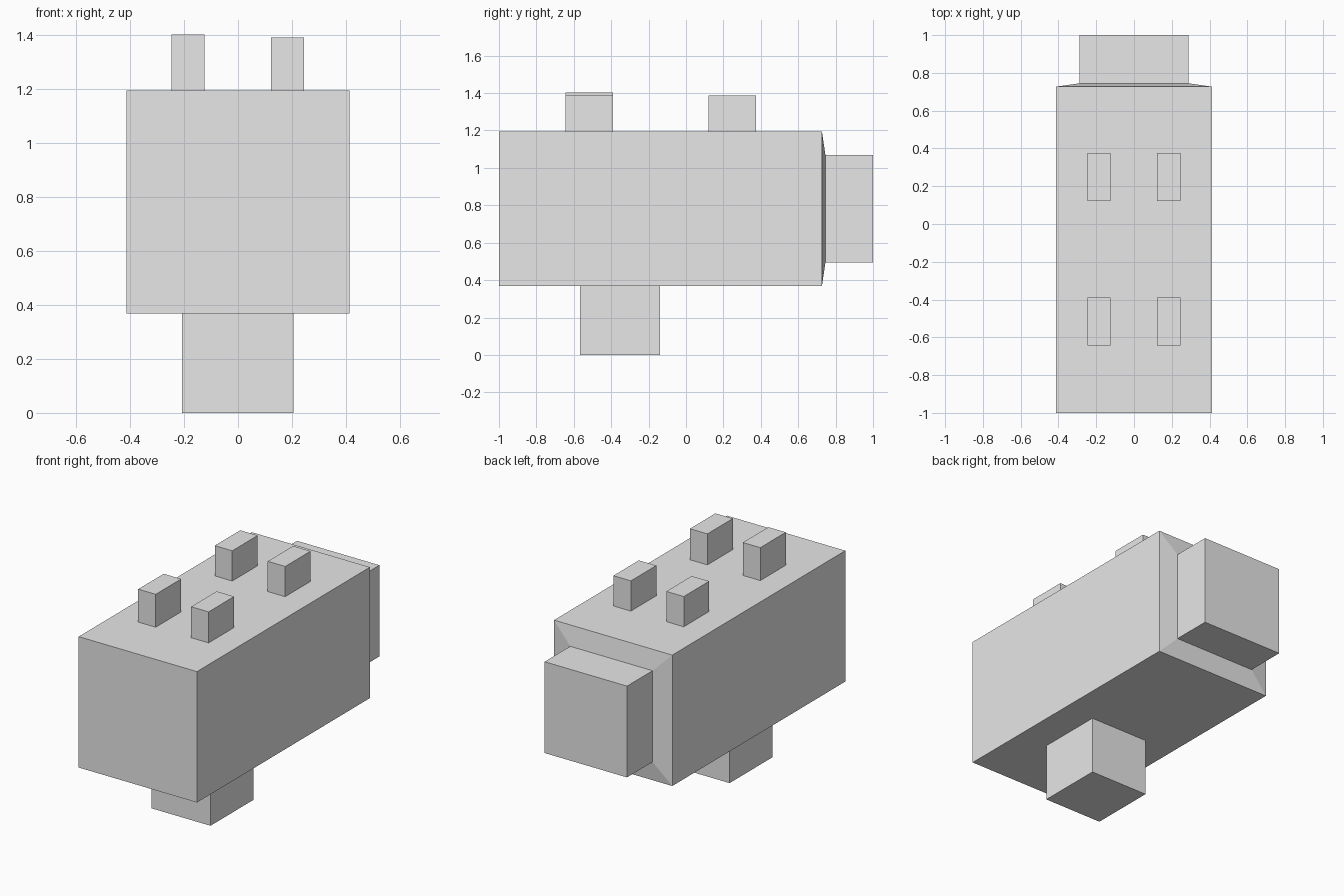
import bpy
import bmesh
from mathutils import Vector

if "Cube" in bpy.data.objects:
    bpy.data.objects.remove(bpy.data.objects["Cube"], do_unlink=True)

# One plain grey for the whole model
GREY = (0.8, 0.8, 0.8, 1.0)
grey = bpy.data.materials.new("light_grey")
grey.use_nodes = True
grey.diffuse_color = GREY
grey.node_tree.nodes["Principled BSDF"].inputs["Base Color"].default_value = GREY


def box_mesh(low, high):
    """Box between two opposite corners."""
    low, high = Vector(low), Vector(high)
    bm = bmesh.new()
    bmesh.ops.create_cube(bm, size=1)
    bmesh.ops.scale(bm, vec=high - low, verts=bm.verts)
    bmesh.ops.translate(bm, vec=(low + high) / 2, verts=bm.verts)
    return bm


def finish(name, bm):
    bmesh.ops.recalc_face_normals(bm, faces=bm.faces)
    mesh = bpy.data.meshes.new(name)
    bm.to_mesh(mesh)
    bm.free()
    mesh.materials.append(grey)
    obj = bpy.data.objects.new(name, mesh)
    bpy.context.collection.objects.link(obj)
    return obj


# Body: a long box whose back face is inset, slightly raised and extruded
body = box_mesh((-0.413, -1, 0.368), (0.413, 0.727, 1.195))
back = max(body.faces, key=lambda f: f.calc_center_median().y)
bmesh.ops.inset_region(body, faces=[back], thickness=0.177, depth=0)
bmesh.ops.translate(body, vec=(0, 0.018, 0), verts=back.verts)
knob = bmesh.ops.extrude_face_region(body, geom=[back])["geom"]
knob_verts = [v for v in knob if isinstance(v, bmesh.types.BMVert)]
bmesh.ops.translate(body, vec=(0, 0.255, 0), verts=knob_verts)
if back.is_valid:
    bmesh.ops.delete(body, geom=[back], context='FACES_ONLY')
finish("body", body)

# Single block foot below
finish("foot", box_mesh((-0.207, -0.567, 0), (0.205, -0.14, 0.368)))

# Four pegs on top, the front right one a little taller
for name, x, y, top in (
    ("peg_front_right", -0.186, -0.516, 1.403),
    ("peg_front_left", 0.184, -0.516, 1.391),
    ("peg_back_right", -0.186, 0.248, 1.386),
    ("peg_back_left", 0.184, 0.248, 1.386),
):
    finish(name, box_mesh((x - 0.061, y - 0.127, 1.195), (x + 0.061, y + 0.127, top)))
